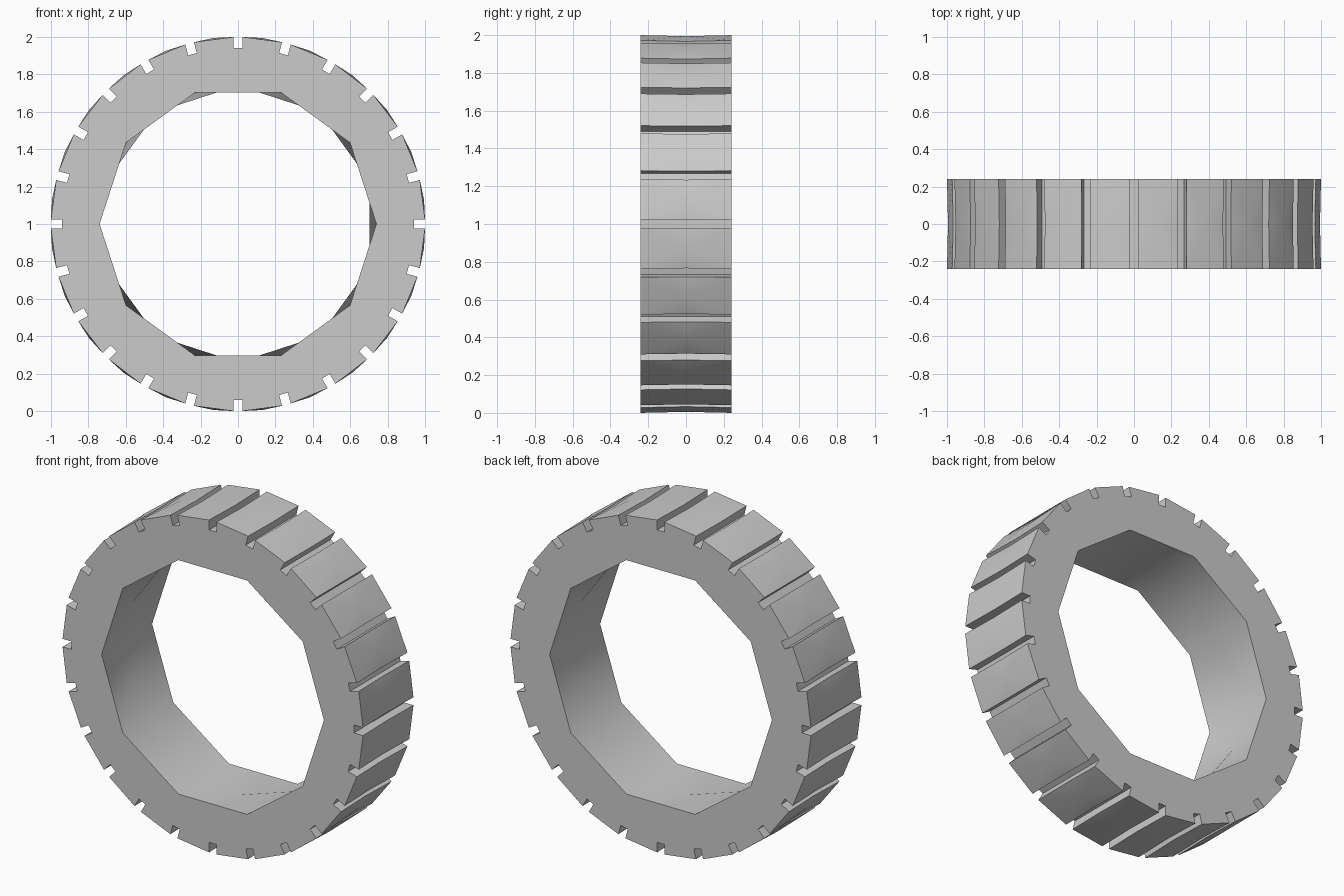
import bpy, bmesh, math
from mathutils import Vector

cube = bpy.data.objects.get("Cube")
if cube:
    bpy.data.objects.remove(cube, do_unlink=True)

HALF_WIDTH = 0.24
OUTER, FLOOR, BORE = 1.003, 0.94, 0.74
SLOTS, SIDES = 24, 10
SLOT_HALF = 0.024
CENTRE_Z = 1.0
step = 2 * math.pi / SLOTS
bore_step = 2 * math.pi / SIDES

bm = bmesh.new()


def vert(angle, radius, y, offset=0.0):
    """Vertex at a polar position, shifted sideways by offset."""
    c, s = math.cos(angle), math.sin(angle)
    return bm.verts.new((radius * c - offset * s, y, CENTRE_Z + radius * s + offset * c))


def slot_layer(y, corner_radius):
    """Four points for each slot: corner, floor, floor, corner."""
    return [[vert(i * step, r, y, o) for r, o in
             ((corner_radius, -SLOT_HALF), (FLOOR, -SLOT_HALF),
              (FLOOR, SLOT_HALF), (corner_radius, SLOT_HALF))]
            for i in range(SLOTS)]


def bore_layer(y, turn):
    return [vert((k + turn) * bore_step, BORE, y) for k in range(SIDES)]


# Middle loops, turned half a step against the end loops
mid_slots = slot_layer(0, OUTER * math.cos(step / 2))
mid_crowns = [vert((i + 0.5) * step, OUTER, 0) for i in range(SLOTS)]
mid_bore = bore_layer(0, 0.5)
seam = vert(math.pi, BORE, 0)

for y in (-HALF_WIDTH, HALF_WIDTH):
    slots = slot_layer(y, OUTER - SLOT_HALF * math.tan(step / 2))
    bore = bore_layer(y, 0)

    # Slots and crowned treads
    for i in range(SLOTS):
        a, m = slots[i], mid_slots[i]
        for j in range(3):
            bm.faces.new((a[j], a[j + 1], m[j + 1], m[j]))
        start, end = a[3], slots[(i + 1) % SLOTS][0]
        mid_end = mid_slots[(i + 1) % SLOTS][0]
        crown = mid_crowns[i]
        bm.faces.new((start, end, crown))
        bm.faces.new((start, crown, m[3]))
        bm.faces.new((end, mid_end, crown))

    # Faceted bore
    for k in range(SIDES):
        bm.faces.new((bore[k], bore[(k + 1) % SIDES], mid_bore[k]))
        if k == SIDES // 2:
            bm.faces.new((mid_bore[k - 1], seam, bore[k]))
            bm.faces.new((seam, mid_bore[k], bore[k]))
        else:
            bm.faces.new((mid_bore[k - 1], mid_bore[k], bore[k]))

    # Flat end face
    rim = [v for s in slots for v in s]
    edges = []
    for loop in (rim, bore):
        for p, q in zip(loop, loop[1:] + loop[:1]):
            edges.append(bm.edges.get((p, q)))
    bmesh.ops.triangle_fill(bm, use_beauty=True, use_dissolve=False, edges=edges,
                            normal=Vector((0, math.copysign(1, y), 0)))

bmesh.ops.recalc_face_normals(bm, faces=bm.faces[:])

mesh = bpy.data.meshes.new("slotted_ring")
bm.to_mesh(mesh)
bm.free()
ring = bpy.data.objects.new("slotted_ring", mesh)
bpy.context.collection.objects.link(ring)

# Plain grey
grey = bpy.data.materials.new("plain grey")
grey.use_nodes = True
colour = (0.6, 0.6, 0.6, 1)
grey.diffuse_color = colour
grey.node_tree.nodes["Principled BSDF"].inputs["Base Color"].default_value = colour
mesh.materials.append(grey)

bpy.ops.object.select_all(action="DESELECT")
ring.select_set(True)
bpy.context.view_layer.objects.active = ring
bpy.ops.object.shade_smooth_by_angle(angle=math.radians(30))
